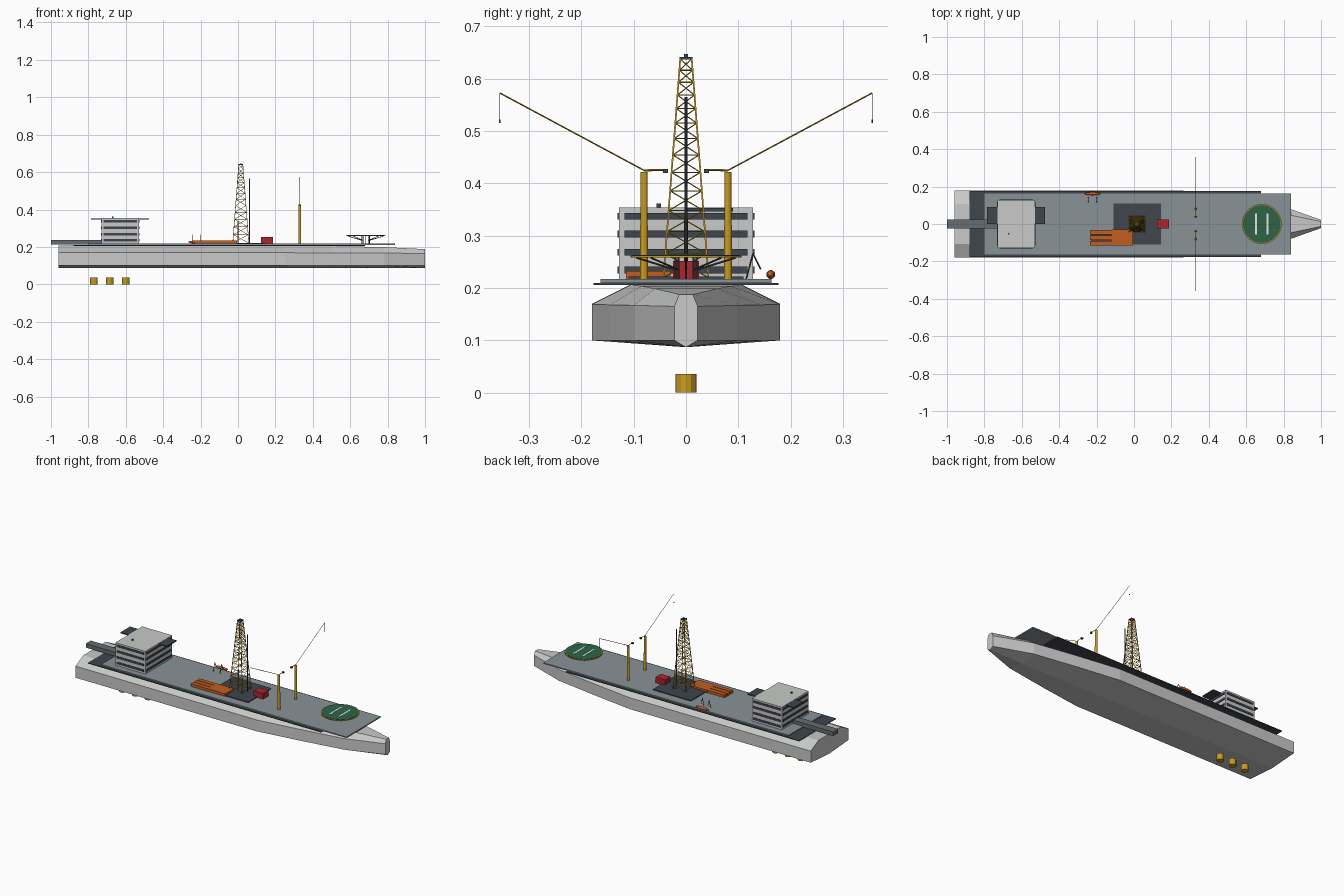
import bpy, bmesh, math
from mathutils import Vector, Matrix

if "Cube" in bpy.data.objects:
    bpy.data.objects.remove(bpy.data.objects["Cube"])


def mat(name, r, g, b):
    m = bpy.data.materials.new(name)
    m.use_nodes = True
    m.diffuse_color = (r, g, b, 1)
    m.node_tree.nodes["Principled BSDF"].inputs["Base Color"].default_value = (r, g, b, 1)
    return m


HULL = mat("hull light grey", .58, .59, .58)
DECK = mat("deck grey", .25, .29, .31)
DARK = mat("dark slate", .05, .06, .075)
MID = mat("steel grey", .13, .15, .16)
YELLOW = mat("machinery yellow", .58, .33, .015)
ORANGE = mat("orange", .55, .11, .015)
RED = mat("red", .4, .02, .025)
GREEN = mat("landing green", .026, .127, .061)
WHITE = mat("white", .85, .85, .85)


def finish(name, bm, material):
    bmesh.ops.recalc_face_normals(bm, faces=bm.faces)
    me = bpy.data.meshes.new(name)
    bm.to_mesh(me)
    bm.free()
    me.materials.append(material)
    ob = bpy.data.objects.new(name, me)
    bpy.context.collection.objects.link(ob)
    return ob


def add_box(bm, x, y, z):
    size = [b - a for a, b in (x, y, z)]
    mid = [(a + b) / 2 for a, b in (x, y, z)]
    bmesh.ops.create_cube(bm, size=1, matrix=Matrix.Translation(mid) @ Matrix.Diagonal((*size, 1)))


def add_rod(bm, a, b, r, sides=6, r2=None):
    a, b = Vector(a), Vector(b)
    d = b - a
    rot = d.to_track_quat("Z", "Y").to_matrix().to_4x4()
    bmesh.ops.create_cone(bm, cap_ends=True, segments=sides, radius1=r, radius2=r if r2 is None else r2,
                          depth=d.length, matrix=Matrix.Translation((a + b) / 2) @ rot)


def box(name, material, x, y, z):
    bm = bmesh.new()
    add_box(bm, x, y, z)
    return finish(name, bm, material)


def rods(name, material, items, sides=6):
    bm = bmesh.new()
    for a, b, r in items:
        add_rod(bm, a, b, r, sides)
    return finish(name, bm, material)


# Hull: faceted sections lofted from stern to bow
def section(x, w, top, knuckle):
    t = w * .59
    return [(x, 0, .087), (x, w, .1), (x, w, knuckle), (x, t, top),
            (x, -t, top), (x, -w, knuckle), (x, -w, .1)]


bm = bmesh.new()
rings = [[bm.verts.new(p) for p in section(*s)] for s in (
    (-.96, .18, .207, .17), (.25, .18, .206, .169), (.5, .145, .204, .168),
    (.78, .1, .199, .167), (1, .022, .188, .165))]
for r0, r1 in zip(rings, rings[1:]):
    for i in range(7):
        j = (i + 1) % 7
        bm.faces.new((r0[i], r0[j], r1[j], r1[i]))
bm.faces.new(rings[0])
bm.faces.new(rings[-1])
finish("hull", bm, HULL)

# Decks
box("lower_deck", DARK, (-.88, .68), (-.177, .177), (.206, .21))
box("main_deck", DECK, (-.8, .84), (-.163, .163), (.21, .217))
box("drill_floor", DARK, (-.11, .145), (-.11, .11), (.217, .222))
box("stern_beam", MID, (-1, -.73), (-.025, .023), (.212, .236))

# Accommodation block with window bands
box("accommodation_block", HULL, (-.73, -.53), (-.128, .128), (.217, .354))
bm = bmesh.new()
for z in (.228, .262, .297, .331):
    add_box(bm, (-.733, -.527), (-.118, .118), (z, z + .013))
    add_box(bm, (-.72, -.54), (-.131, .131), (z, z + .013))
finish("window_bands", bm, DARK)
box("bridge_wings", DARK, (-.785, -.475), (0, .09), (.346, .353))
box("roof_antenna", DARK, (-.674, -.666), (-.056, -.048), (.354, .362))

# Derrick: tapering lattice tower
CX, Z0, Z1 = .015, .22, .638


def corner(i, z):
    h = .043 + (.011 - .043) * (z - Z0) / (Z1 - Z0)
    sx, sy = ((1, 1), (-1, 1), (-1, -1), (1, -1))[i % 4]
    return (CX + sx * h, sy * h, z)


levels = [Z0]
step = .047
for k in range(13):
    levels.append(levels[-1] + step)
    step *= .94
scale = (Z1 - Z0) / (levels[-1] - Z0)
levels = [Z0 + (z - Z0) * scale for z in levels]
items = []
for i in range(4):
    items.append((corner(i, Z0), corner(i, Z1), .0022))
    for a, b in zip(levels, levels[1:]):
        items += [(corner(i, a), corner(i + 1, b), .0011),
                  (corner(i + 1, a), corner(i, b), .0011),
                  (corner(i, b), corner(i + 1, b), .0011)]
rods("derrick", YELLOW, items, 4)
box("derrick_crown", DARK, (CX - .012, CX + .012), (-.012, .012), (.637, .642))
box("crown_block", DARK, (CX - .005, CX + .005), (-.004, .004), (.642, .647))
rods("drill_string", YELLOW, [((0, 0, .22), (0, 0, .335), .004)], 8)
rods("stand_pipe", DARK, [((.062, 0, .22), (.062, 0, .565), .0028)], 8)

# Deck machinery and pipe rack
box("winch_house", RED, (.122, .186), (-.025, .025), (.217, .252))
bm = bmesh.new()
add_box(bm, (-.12, -.005), (-.115, -.03), (.217, .233))
for y in (-.115, -.086, -.057):
    add_box(bm, (-.235, -.12), (y, y + .025), (.217, .233))
finish("pipe_rack", bm, ORANGE)
box("rack_gaps", DARK, (-.23, -.12), (-.112, -.034), (.217, .222))

# Twin cranes, built per side
for s, side in ((1, "left"), (-1, "right")):
    X, Y = .33, s * .08
    rods("crane_column_" + side, YELLOW, [((X, Y, .217), (X, Y, .422), .0068),
                                          ((X, Y, .217), (X, Y, .32), .0078)], 12)
    tip = (X, s * .356, .573)
    rods("crane_jib_" + side, YELLOW, [((X, Y, .425), tip, .0014),
                                       ((X, Y, .425), (X, s * .036, .426), .002)], 4)
    rods("crane_cable_" + side, DARK, [(tip, (X, s * .356, .52), .0007)], 4)
    rods("crane_hook_" + side, RED, [((X, s * .356, .522), (X, s * .356, .516), .0018)], 6)
    box("crane_counterweight_" + side, DARK, (X - .006, X + .006),
        sorted((s * .034, s * .044)), (.42, .428))

# Landing pad: yellow rim, green disc, white markings, splayed supports
HX, HZ = .683, .258
bm = bmesh.new()
add_rod(bm, (HX, 0, HZ), (HX, 0, HZ + .004), .106, 32)
finish("pad_rim", bm, YELLOW)
bm = bmesh.new()
add_rod(bm, (HX, 0, HZ + .001), (HX, 0, HZ + .0055), .101, 32)
finish("pad_surface", bm, GREEN)
bm = bmesh.new()
for x in (-.03, .03):
    add_box(bm, (HX + x - .005, HX + x + .005), (-.055, .055), (HZ + .005, HZ + .0065))
finish("pad_marking_bars", bm, WHITE)
items = []
for k in range(8):
    c, s = math.cos(k * math.pi / 4), math.sin(k * math.pi / 4)
    items.append(((HX + .02 * c, .02 * s, .215), (HX + .02 * c, .02 * s, HZ), .002))
    items.append(((HX + .02 * c, .02 * s, .235), (HX + .095 * c, .095 * s, HZ), .0018))
rods("pad_supports", DARK, items)

# Lifeboat and davits
bm = bmesh.new()
bmesh.ops.create_uvsphere(bm, u_segments=16, v_segments=10, radius=1,
                          matrix=Matrix.Translation((-.222, .162, .226)) @ Matrix.Diagonal((.043, .0085, .0085, 1)))
boat = finish("lifeboat", bm, ORANGE)
for p in boat.data.polygons:
    p.use_smooth = True
items = []
for x in (-.245, -.2):
    path = [(x, .115, .217), (x, .128, .266), (x, .143, .236)]
    items += [(a, b, .0015) for a, b in zip(path, path[1:])]
rods("davits", DARK, items)

# Thruster pods below the stern
for k, x in enumerate((-.77, -.685, -.6)):
    rods("thruster_%d" % (k + 1), YELLOW, [((x, 0, 0), (x, 0, .036), .02)], 12)
